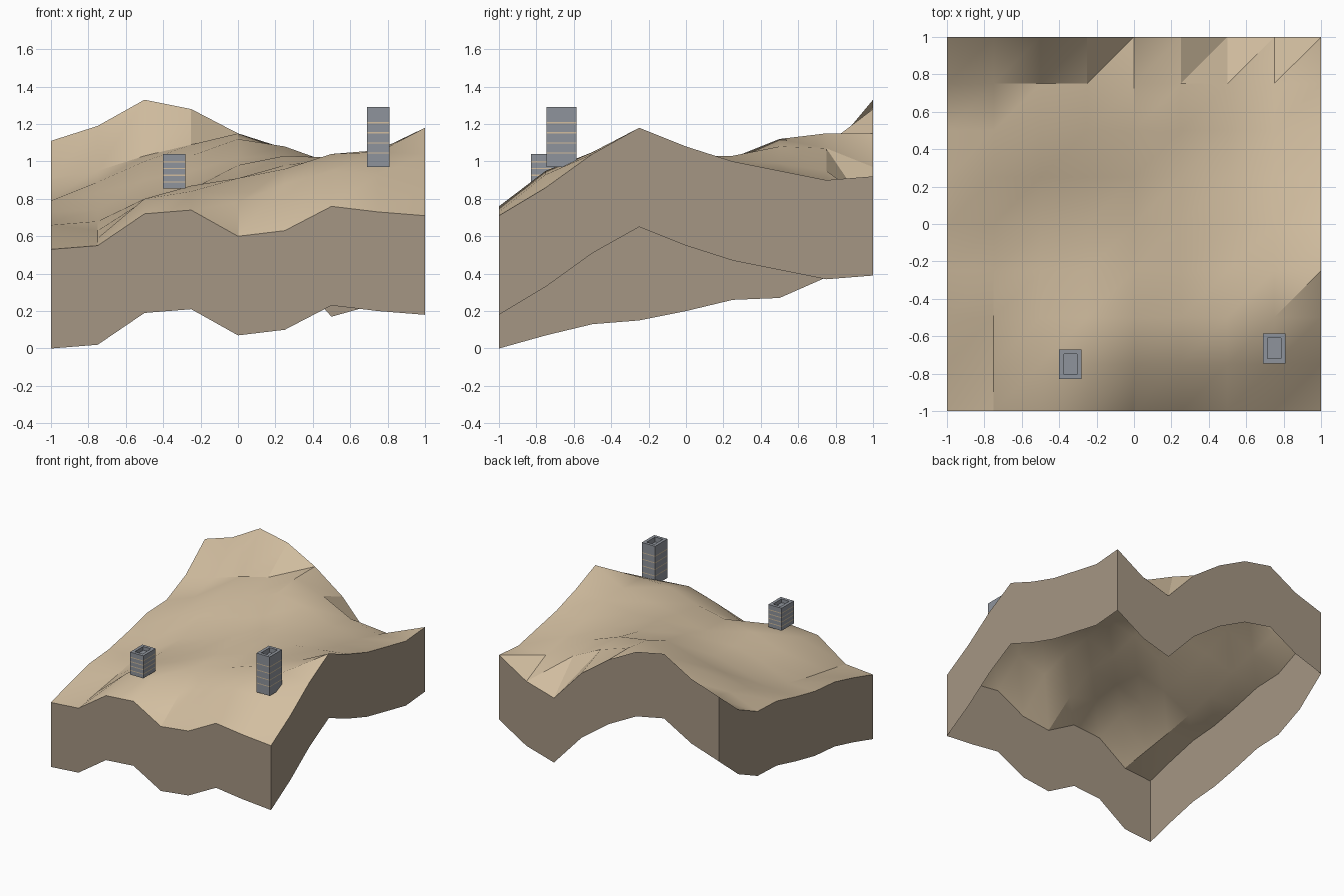
import bpy
import bmesh
import math

if "Cube" in bpy.data.objects:
    bpy.data.objects.remove(bpy.data.objects["Cube"], do_unlink=True)

STEP = 0.25
SIDE = 8
WALL_DEPTH = 0.53

# Ground heights in hundredths: one row per line from front to back, x rising
HEIGHTS = [
    (53, 55, 72, 74, 60, 63, 76, 73, 71),
    (60, 59, 80, 84, 78, 88, 95, 93, 86),
    (66, 63, 79, 87, 91, 96, 104, 105, 104),
    (68, 68, 80, 85, 91, 98, 101, 106, 118),
    (73, 74, 81, 87, 98, 103, 102, 105, 108),
    (79, 83, 90, 95, 102, 103, 100, 99, 100),
    (80, 89, 100, 103, 112, 108, 99, 95, 95),
    (91, 95, 103, 109, 115, 107, 95, 89, 90),
    (111, 119, 133, 128, 115, 97, 70, 77, 92),
]


def make_material(name, color):
    mat = bpy.data.materials.new(name)
    mat.use_nodes = True
    mat.diffuse_color = (*color, 1)
    bsdf = mat.node_tree.nodes["Principled BSDF"]
    bsdf.inputs["Base Color"].default_value = (*color, 1)
    return mat


sand = make_material("sand", (0.645, 0.515, 0.352))
earth = make_material("earth", (0.376, 0.305, 0.227))
concrete = make_material("concrete_grey", (0.275, 0.296, 0.332))


def finish(bm, name, materials):
    mesh = bpy.data.meshes.new(name)
    bm.normal_update()
    bm.to_mesh(mesh)
    bm.free()
    for mat in materials:
        mesh.materials.append(mat)
    obj = bpy.data.objects.new(name, mesh)
    bpy.context.scene.collection.objects.link(obj)
    return obj


def ground_point(col, row):
    return (col * STEP - 1, row * STEP - 1, HEIGHTS[row][col] / 100)


# Rolling ground surface, every cell split along the same diagonal
bm = bmesh.new()
grid = [[bm.verts.new(ground_point(c, r)) for c in range(SIDE + 1)]
        for r in range(SIDE + 1)]
for r in range(SIDE):
    for c in range(SIDE):
        a, b = grid[r][c], grid[r][c + 1]
        d, e = grid[r + 1][c + 1], grid[r + 1][c]
        bm.faces.new((a, b, d))
        bm.faces.new((a, d, e))
ground = finish(bm, "ground_surface", [sand])
bpy.ops.object.select_all(action="DESELECT")
ground.select_set(True)
bpy.context.view_layer.objects.active = ground
bpy.ops.object.shade_smooth_by_angle(angle=math.radians(28))

# Earth skirt following the rim, open underneath
rim = [(i, 0) for i in range(SIDE)]
rim += [(SIDE, i) for i in range(SIDE)]
rim += [(SIDE - i, SIDE) for i in range(SIDE)]
rim += [(0, SIDE - i) for i in range(SIDE)]
bm = bmesh.new()
upper, lower = [], []
for col, row in rim:
    x, y, z = ground_point(col, row)
    upper.append(bm.verts.new((x, y, z)))
    lower.append(bm.verts.new((x, y, z - WALL_DEPTH)))
for i in range(len(rim)):
    j = (i + 1) % len(rim)
    bm.faces.new((lower[i], lower[j], upper[j], upper[i]))
finish(bm, "earth_walls", [earth])


# Tower block: stacked rings with thin pale bands and a sunken roof
def make_tower(name, x, y, width, depth, bottom, top, bands, spacing):
    band = 0.007
    levels = [bottom]
    for z in bands:
        levels += [z - band / 2, z + band / 2]
    levels.append(top)
    bm = bmesh.new()

    def ring(z, inset=0):
        w, d = width / 2 - inset, depth / 2 - inset
        return [bm.verts.new((x + sx * w, y + sy * d, z))
                for sx, sy in ((-1, -1), (1, -1), (1, 1), (-1, 1))]

    def bridge(low, high, index=0):
        for i in range(4):
            j = (i + 1) % 4
            face = bm.faces.new((low[i], low[j], high[j], high[i]))
            face.material_index = index

    rings = [ring(z) for z in levels]
    for i in range(len(rings) - 1):
        bridge(rings[i], rings[i + 1], i % 2)
    lip = ring(top, 0.025)
    roof = ring(top - spacing, 0.025)
    bridge(rings[-1], lip)
    bridge(lip, roof)
    bm.faces.new(roof)
    bm.faces.new(rings[0][::-1])
    finish(bm, name, [concrete, sand])


def band_heights(first, spacing, count):
    return [first + i * spacing for i in range(count)]


make_tower("short_tower", -0.34, -0.75, 0.12, 0.16, 0.855, 1.04,
           band_heights(0.89, 0.036, 4), 0.03)
make_tower("tall_tower", 0.75, -0.665, 0.12, 0.16, 0.97, 1.29,
           band_heights(1.045, 0.054, 4), 0.04)
